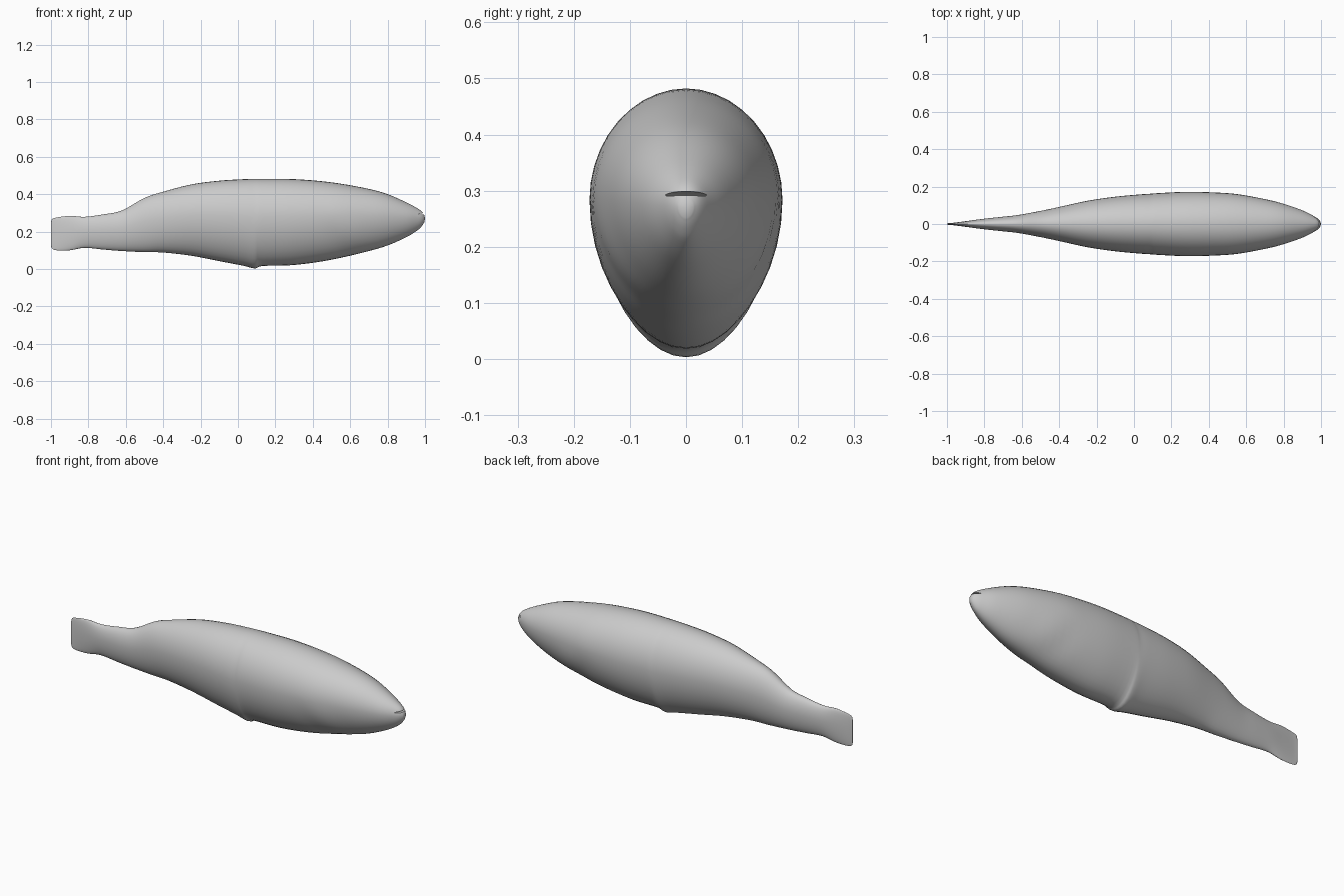
import bpy
import bmesh
from math import sin, cos, pi, exp
from mathutils import Vector

if "Cube" in bpy.data.objects:
    bpy.data.objects.remove(bpy.data.objects["Cube"])

SIDES = 40      # points around each ring
STEPS = 4       # rings between stations

# Body stations from tail to snout: x, top height, belly height, half width
stations = [
    (-1.0, .24, .13, .003), (-.995, .265, .11, .004), (-.97, .275, .1, .006),
    (-.9, .284, .1, .015), (-.82, .279, .113, .026), (-.72, .292, .104, .037),
    (-.62, .313, .096, .048), (-.5, .38, .09, .07), (-.4, .413, .088, .091),
    (-.25, .452, .071, .124), (-.1, .472, .042, .146), (.03, .48, .017, .158),
    (.09, .482, .003, .162), (.13, .482, .016, .165), (.28, .481, .02, .172),
    (.42, .472, .036, .169), (.55, .456, .06, .16), (.7, .428, .096, .133),
    (.8, .4, .126, .108), (.9, .356, .17, .073), (.96, .324, .207, .043),
    (.985, .305, .232, .027), (.997, .285, .252, .013),
]


def spline(a, b, c, d, t):
    """Catmull-Rom blend between b and c."""
    return .5 * (2*b + (c - a)*t + (2*a - 5*b + 4*c - d)*t*t
                 + (3*b - a - 3*c + d)*t**3)


def loft_stations(table):
    """Smoothly fill in rings between the stations."""
    pts = [Vector(row) for row in table]
    pts = [pts[0]] + pts + [pts[-1]]
    rows = [spline(*pts[i:i + 4], k / STEPS)
            for i in range(len(pts) - 3) for k in range(STEPS)]
    return rows + [pts[-1]]


def body_point(row, angle):
    """Egg-shaped section, narrower at the belly, with gill covers."""
    x, top, bottom, half = row
    middle = bottom + (top - bottom) * .57
    up, side = sin(angle), cos(angle)
    z = middle + up * ((top - middle) if up > 0 else (middle - bottom))
    y = half * side
    if up < 0:
        y *= 1 - .1 * up * up
        # Gill cover: swells forwards of a curved rear edge
        edge = .6 + .1 * up * up
        bulge = .05 * exp(-((x - edge) / .07)**2) - .05 * exp(-((x - edge + .1) / .06)**2)
        y *= 1 + bulge * abs(up)
    return x, y, z


def make_body():
    bm = bmesh.new()
    rings = [[bm.verts.new(body_point(row, 2 * pi * i / SIDES)) for i in range(SIDES)]
             for row in loft_stations(stations)]
    for a, b in zip(rings, rings[1:]):
        for i in range(SIDES):
            j = (i + 1) % SIDES
            bm.faces.new((a[i], b[i], b[j], a[j]))

    # Close the tail edge and the snout with fans
    for ring, tip in ((rings[0], (-.998, 0, .185)), (rings[-1], (1, 0, .27))):
        centre = bm.verts.new(tip)
        for i in range(SIDES):
            bm.faces.new((ring[i], ring[(i + 1) % SIDES], centre))
    bmesh.ops.recalc_face_normals(bm, faces=bm.faces)
    mesh = bpy.data.meshes.new("fish_body")
    bm.to_mesh(mesh)
    bm.free()
    obj = bpy.data.objects.new("fish_body", mesh)
    bpy.context.collection.objects.link(obj)
    return obj


grey = bpy.data.materials.new("plain_grey")
grey.use_nodes = True
colour = (.6, .6, .6, 1)
grey.diffuse_color = colour
grey.node_tree.nodes["Principled BSDF"].inputs["Base Color"].default_value = colour

body = make_body()
body.data.materials.append(grey)

# Mouth slit between the lips, cut with a flat lens
bpy.ops.mesh.primitive_uv_sphere_add(segments=32, ring_count=12, location=(1, 0, .296))
cutter = bpy.context.object
cutter.name = "mouth_cutter"
cutter.scale = (.045, .06, .004)
cutter.rotation_euler.y = -.12
cutter.hide_render = True
cutter.data.materials.append(grey)
cut = body.modifiers.new("mouth", 'BOOLEAN')
cut.operation = 'DIFFERENCE'
cut.solver = 'EXACT'
cut.object = cutter

bpy.ops.object.select_all(action='DESELECT')
body.select_set(True)
bpy.context.view_layer.objects.active = body
bpy.ops.object.modifier_apply(modifier=cut.name)
bpy.data.objects.remove(cutter)
bpy.ops.object.shade_smooth_by_angle(angle=.8)
